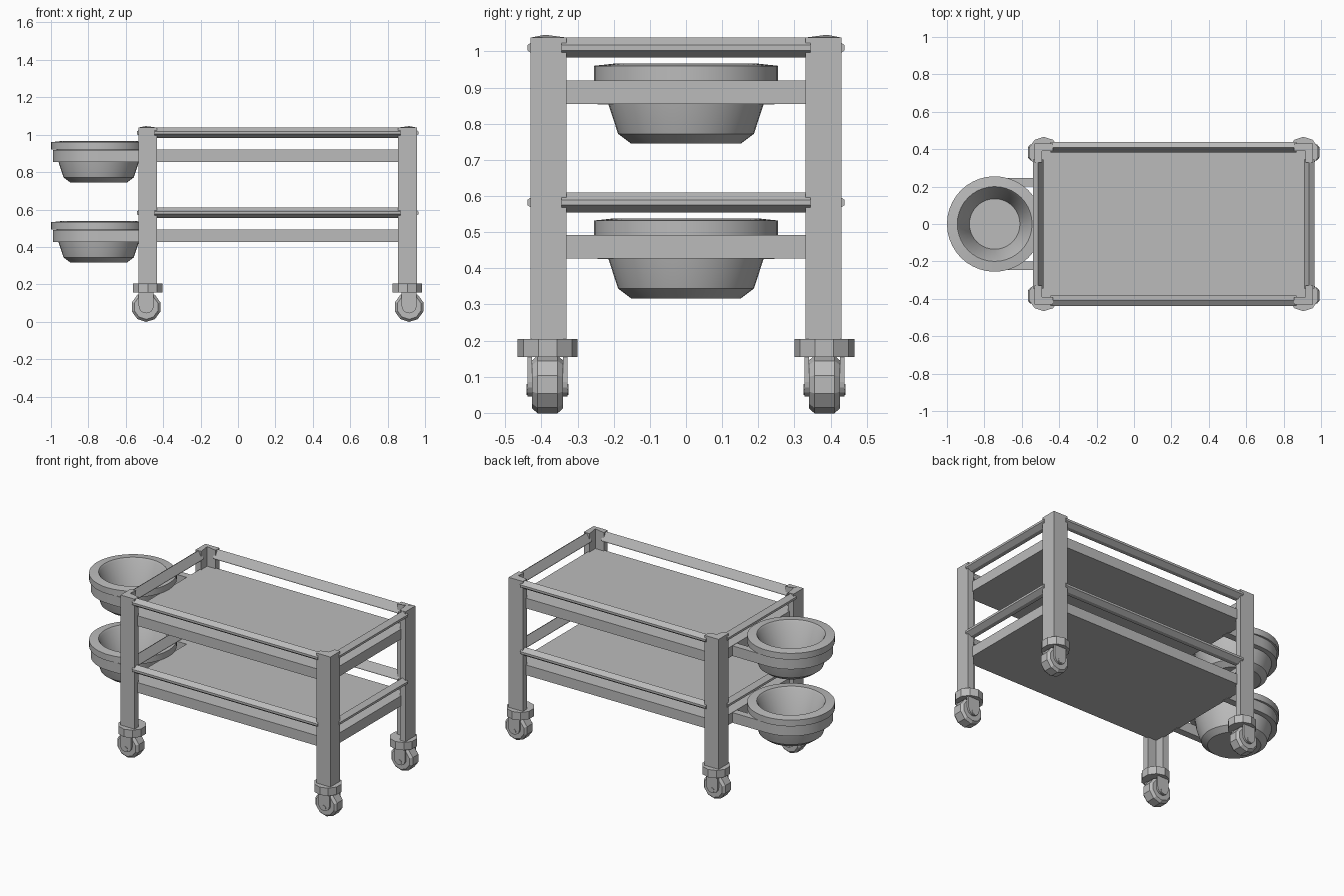
import bpy, bmesh, math
from mathutils import Vector

old = bpy.data.objects.get("Cube")
if old:
    bpy.data.objects.remove(old, do_unlink=True)

metal = bpy.data.materials.new("plain grey")
metal.use_nodes = True
GREY = (0.5, 0.5, 0.5, 1)
metal.diffuse_color = GREY
metal.node_tree.nodes["Principled BSDF"].inputs["Base Color"].default_value = GREY

MID_X = 0.212              # centre of the cart frame
HALF_X, HALF_Y = 0.744, 0.43
LEVELS = {"upper": 0.0, "lower": -0.428}
CORNERS = [(f"{b}_{s}", sx, sy) for b, sy in (("front", -1), ("back", 1))
           for s, sx in (("left", 1), ("right", -1))]


def finish(name, bm, smooth=False):
    bmesh.ops.recalc_face_normals(bm, faces=bm.faces)
    mesh = bpy.data.meshes.new(name)
    bm.to_mesh(mesh)
    bm.free()
    mesh.materials.append(metal)
    obj = bpy.data.objects.new(name, mesh)
    bpy.context.collection.objects.link(obj)
    if smooth:
        bpy.ops.object.select_all(action="DESELECT")
        obj.select_set(True)
        bpy.context.view_layer.objects.active = obj
        bpy.ops.object.shade_smooth_by_angle(angle=math.radians(30))
    return obj


def add_prism(bm, outline, start, end, place):
    """Extrude a 2D outline from start to end; place maps (a, b, t) to a point."""
    rings = [[bm.verts.new(place(a, b, t)) for a, b in outline] for t in (start, end)]
    n = len(outline)
    for ring in rings:
        bm.faces.new(ring)
    for i in range(n):
        j = (i + 1) % n
        bm.faces.new((rings[0][i], rings[0][j], rings[1][j], rings[1][i]))
    return rings


def prism(name, outline, start, end, place, smooth=False):
    bm = bmesh.new()
    add_prism(bm, outline, start, end, place)
    return finish(name, bm, smooth)


def lathe(name, profile, centre, axis, sides, closed=False, turn=0.0, smooth=True):
    """Spin (radius, height) points about the z or y axis."""
    bm = bmesh.new()
    c = Vector(centre)
    rings = []
    for r, h in profile:
        ring = []
        for i in range(sides):
            a = turn + math.tau * i / sides
            u, v = r * math.cos(a), r * math.sin(a)
            ring.append(bm.verts.new(c + Vector((u, v, h) if axis == "z" else (u, h, v))))
        rings.append(ring)
    for low, high in zip(rings, rings[1:]):
        for i in range(sides):
            j = (i + 1) % sides
            bm.faces.new((low[i], low[j], high[j], high[i]))
    bm.faces.new(rings[0])
    bm.faces.new(rings[-1])
    return finish(name, bm, smooth)


def upright(a, b, t):
    return (a, b, t)


# Angle-section legs with a slightly raised inner corner
WIDE, THICK = 0.1, 0.04
for label, sx, sy in CORNERS:
    outline = [(0, 0), (WIDE, 0), (WIDE, THICK), (THICK, THICK), (THICK, WIDE), (0, WIDE)]

    def at_corner(a, b, t):
        return (MID_X + sx * (HALF_X - a), sy * (HALF_Y - b), t)

    bm = bmesh.new()
    top = add_prism(bm, outline, 0.18, 1.038, at_corner)[1]
    top[3].co.z += 0.008
    finish(f"{label}_leg", bm)

    # Caster: collar, forked bracket, chamfered wheel and axle
    cx, cy = MID_X + sx * 0.694, sy * 0.383
    wx = MID_X + sx * 0.703
    lathe(f"{label}_caster_collar", [(0.083, 0.155), (0.083, 0.205)],
          (cx, cy, 0), "z", 10, turn=math.pi / 2, smooth=False)
    plate = [(-0.04, 0.157), (0.04, 0.157)]
    plate += [(0.04 * math.cos(a), 0.085 - 0.04 * math.sin(a))
              for a in (math.pi * k / 8 for k in range(9))]
    for side, y0 in (("outer", 0.043), ("inner", -0.055)):
        prism(f"{label}_fork_{side}", plate, y0, y0 + 0.012,
              lambda a, b, t: (wx + a, cy + t, b))
    lathe(f"{label}_wheel", [(0.066, -0.043), (0.08, -0.028), (0.08, 0.028), (0.066, 0.043)],
          (wx, cy, 0.079), "y", 10, turn=math.pi / 10, smooth=False)
    lathe(f"{label}_axle", [(0.016, -0.058), (0.016, 0.058)], (wx, cy, 0.065), "y", 10)

# Guard rail section: offset from the frame's outer face, height
RAIL = [(-0.02, 1.038), (0.009, 1.017), (0.009, 1.003),
        (-0.02, 0.983), (-0.047, 0.983), (-0.047, 0.99)]

for level, dz in LEVELS.items():
    # Tray
    tx, ty = HALF_X - 0.03, HALF_Y - 0.03
    outline = [(MID_X + i * tx, j * ty) for i, j in ((-1, -1), (1, -1), (1, 1), (-1, 1))]
    prism(f"{level}_tray", outline, 0.855 + dz, 0.92 + dz, upright)

    # Guard rails on all four sides
    for label, s in (("front", -1), ("back", 1)):
        prism(f"{level}_{label}_rail", RAIL, -0.658, 0.658,
              lambda a, b, t: (MID_X + t, s * (HALF_Y + a), b + dz))
    for label, s in (("right", -1), ("left", 1)):
        prism(f"{level}_{label}_rail", RAIL, -0.345, 0.345,
              lambda a, b, t: (MID_X + s * (HALF_X + a), t, b + dz))

    # U-shaped bowl holder reaching out from the tray
    bx, end_x = -0.745, -0.49
    arc = [math.pi / 2 + math.pi * k / 20 for k in range(21)]
    outer = [(bx + 0.245 * math.cos(a), 0.245 * math.sin(a)) for a in arc]
    inner = [(bx + 0.2 * math.cos(a), 0.2 * math.sin(a)) for a in reversed(arc)]
    outline = ([(end_x, 0.245)] + outer + [(end_x, -0.245), (end_x, -0.2)]
               + inner + [(end_x, 0.2)])
    prism(f"{level}_bowl_holder", outline, 0.853 + dz, 0.918 + dz, upright, smooth=True)

    # Bowl with a thick rim
    profile = [(0.152, 0.745), (0.188, 0.772), (0.215, 0.855), (0.225, 0.92), (0.255, 0.92),
               (0.255, 0.96), (0.2, 0.966), (0.192, 0.955), (0.135, 0.775)]
    lathe(f"{level}_bowl", profile, (bx, 0, dz), "z", 40)
